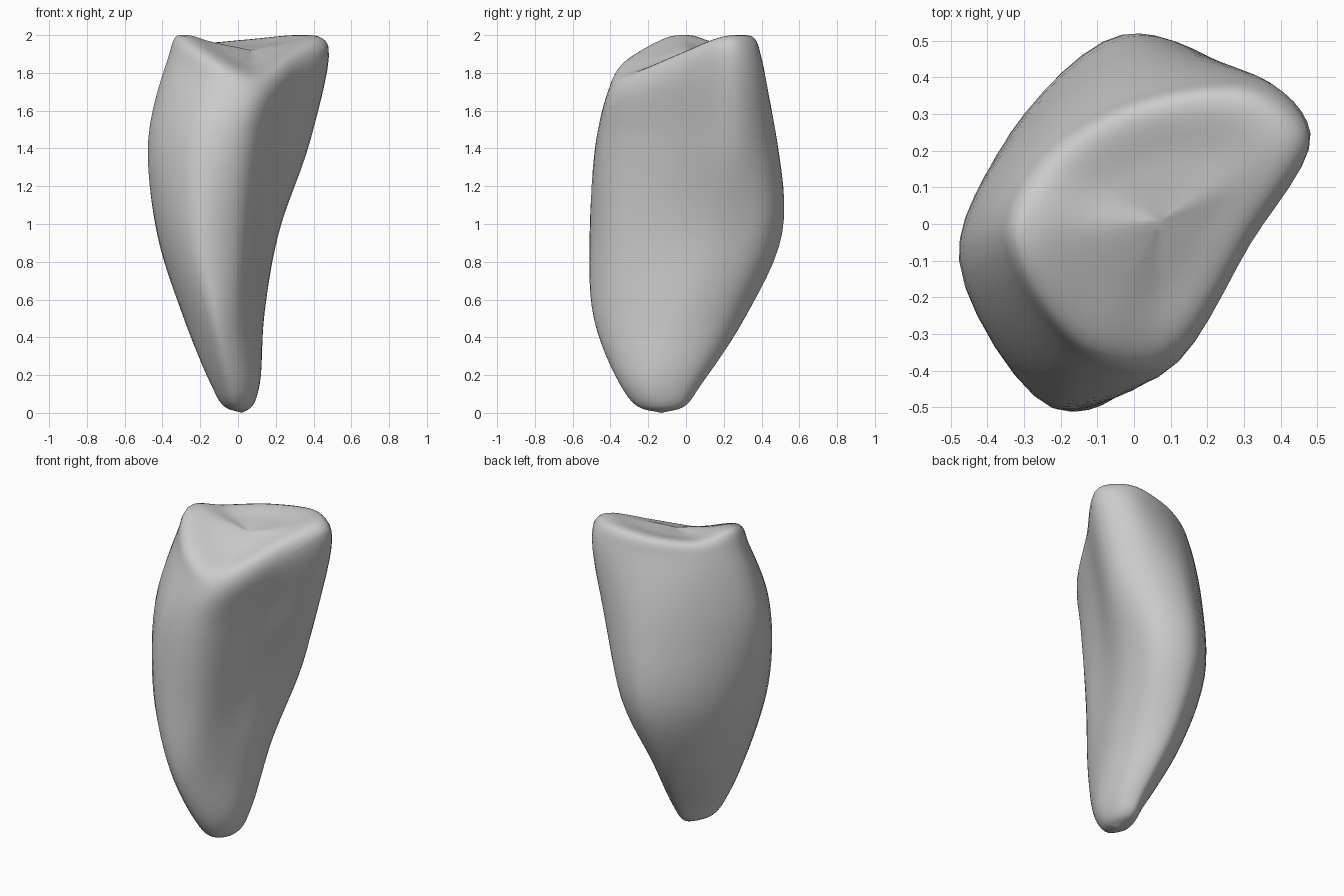
import bpy
import bmesh
from mathutils import Vector

default_cube = bpy.data.objects.get("Cube")
if default_cube:
    bpy.data.objects.remove(default_cube, do_unlink=True)

STEPS = 6  # samples between neighbouring control points


def centripetal(points, fraction):
    """Point between the middle two of four points on a centripetal spline."""
    knots = [0.0]
    for a, b in zip(points, points[1:]):
        knots.append(knots[-1] + max((b - a).length, 1e-6) ** 0.5)
    t = knots[1] + (knots[2] - knots[1]) * fraction
    layer = list(points)
    for width in (1, 2):
        layer = [
            a.lerp(b, (t - knots[i]) / (knots[i + width] - knots[i]))
            for i, (a, b) in enumerate(zip(layer, layer[1:]))
        ]
    return layer[0].lerp(layer[1], fraction)


def closed_spline(points):
    count = len(points)
    return [
        centripetal([points[(i + k) % count] for k in (-1, 0, 1, 2)], s / STEPS)
        for i in range(count) for s in range(STEPS)
    ]


def open_spline(points):
    padded = [2 * points[0] - points[1], *points, 2 * points[-1] - points[-2]]
    curve = [
        centripetal(padded[i:i + 4], s / STEPS)
        for i in range(len(points) - 1) for s in range(STEPS)
    ]
    return curve + [points[-1]]


def section(height, outline):
    return [Vector((x, y, height)) for x, y in outline]


def shrink(ring, centre, amount):
    return [point.lerp(centre, amount) for point in ring]


def set_heights(ring, heights):
    for point, height in zip(ring, heights):
        point.z = height


# Cross-sections, running front, left, back, right
root_end = section(.15, [(.02, -.33), (-.055, -.345), (-.14, -.21), (-.11, -.05),
                         (0, .08), (.075, .035), (.112, -.08), (.1, -.22)])
root = section(.5, [(-.015, -.435), (-.13, -.485), (-.28, -.2), (-.24, .11),
                    (-.045, .31), (.08, .23), (.137, .03), (.1, -.2)])
waist = section(.95, [(.005, -.43), (-.22, -.503), (-.425, -.15), (-.335, .23),
                      (-.04, .507), (.165, .425), (.215, .2), (.125, -.12)])
shoulder = section(1.45, [(.04, -.43), (-.22, -.455), (-.475, -.09), (-.32, .24),
                          (.01, .475), (.275, .42), (.385, .25), (.23, -.07)])
rim = section(0, [(.08, -.4), (-.15, -.37), (-.37, -.04), (-.265, .19),
                  (.02, .36), (.35, .385), (.478, .24), (.32, -.05)])
set_heights(rim, (1.68, 1.75, 1.88, 1.86, 1.87, 1.89, 1.94, 1.82))

# Raised crest and the shallow hollow inside it
tip = Vector((.02, -.13, 0))
hollow = Vector((.07, .01, 1.92))
crest = shrink(rim, hollow, .12)
set_heights(crest, (1.77, 1.86, 2, 1.955, 1.97, 1.995, 1.99, 1.89))
dish = shrink(crest, hollow, .5)
end_ring = shrink(root_end, tip, .42)
set_heights(end_ring, [.035] * len(end_ring))

rings = [closed_spline(r) for r in
         (end_ring, root_end, root, waist, shoulder, rim, crest, dish)]
columns = [open_spline([tip, *column, hollow]) for column in zip(*rings)]

# Skin the body from tip to hollow
bm = bmesh.new()
bottom, top = bm.verts.new(tip), bm.verts.new(hollow)
grid = []
for column in columns:
    grid.append([bm.verts.new((p.x, p.y, min(max(p.z, 0), 2))) for p in column[1:-1]])
for left, right in zip(grid, grid[1:] + grid[:1]):
    bm.faces.new((bottom, left[0], right[0]))
    bm.faces.new((top, right[-1], left[-1]))
    for i in range(len(left) - 1):
        bm.faces.new((left[i], left[i + 1], right[i + 1], right[i]))
bmesh.ops.recalc_face_normals(bm, faces=bm.faces)
mesh = bpy.data.meshes.new("tooth_body")
bm.to_mesh(mesh)
bm.free()
body = bpy.data.objects.new("tooth_body", mesh)
bpy.context.collection.objects.link(body)

# Plain grey surface
grey = bpy.data.materials.new("light_grey")
grey.use_nodes = True
colour = (.6, .6, .6, 1)
grey.diffuse_color = colour
grey.node_tree.nodes["Principled BSDF"].inputs["Base Color"].default_value = colour
mesh.materials.append(grey)
for polygon in mesh.polygons:
    polygon.use_smooth = True
